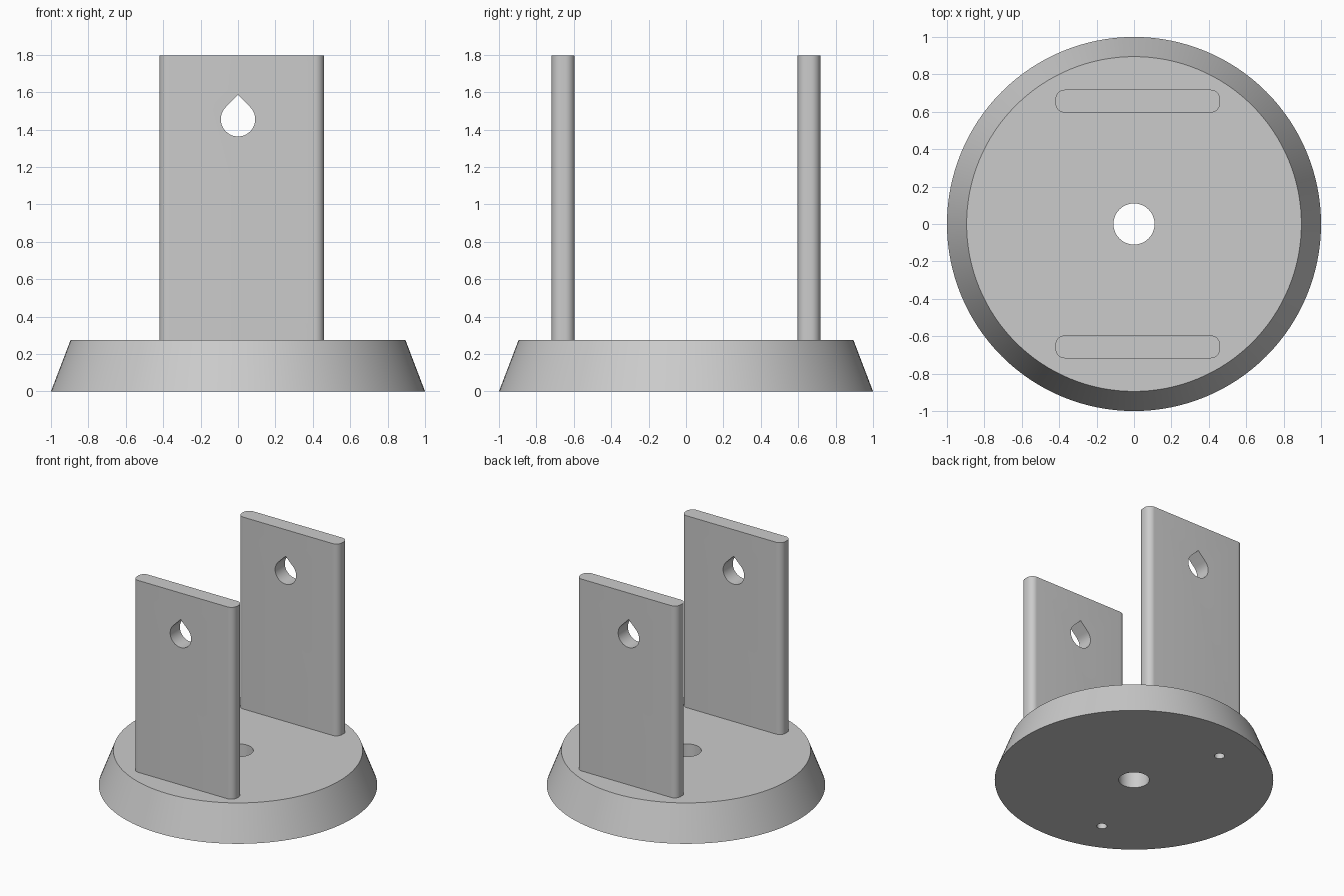
import bpy
import bmesh
from math import sin, cos, pi, radians
from mathutils import Vector

cube = bpy.data.objects.get("Cube")
if cube:
    bpy.data.objects.remove(cube)

BASE_H, TOP_Z = 0.275, 1.795
PLATE_Y = 0.657

grey = bpy.data.materials.new("plain grey")
grey.use_nodes = True
grey.diffuse_color = (0.6, 0.6, 0.6, 1)
grey.node_tree.nodes["Principled BSDF"].inputs["Base Color"].default_value = (0.6, 0.6, 0.6, 1)


def arc(cx, cy, r, start, end, steps):
    angles = [radians(start + (end - start) * i / steps) for i in range(steps + 1)]
    return [(cx + r * cos(a), cy + r * sin(a)) for a in angles]


def loft(name, bottom, top):
    """Solid between two matching rings of points."""
    bm = bmesh.new()
    low = [bm.verts.new(p) for p in bottom]
    high = [bm.verts.new(p) for p in top]
    bm.faces.new(low)
    bm.faces.new(high)
    for i in range(len(low)):
        j = (i + 1) % len(low)
        bm.faces.new((low[i], low[j], high[j], high[i]))
    bmesh.ops.recalc_face_normals(bm, faces=bm.faces)
    mesh = bpy.data.meshes.new(name)
    bm.to_mesh(mesh)
    bm.free()
    mesh.materials.append(grey)
    obj = bpy.data.objects.new(name, mesh)
    bpy.context.collection.objects.link(obj)
    return obj


def round_solid(name, x, y, r0, r1, z0, z1, sides):
    rings = [[(px, py, z) for px, py in arc(x, y, r, 0, 360, sides)[:-1]]
             for r, z in ((r0, z0), (r1, z1))]
    return loft(name, *rings)


def activate(obj):
    bpy.ops.object.select_all(action="DESELECT")
    obj.select_set(True)
    bpy.context.view_layer.objects.active = obj


def cut(obj, cutter):
    cutter.hide_render = True
    mod = obj.modifiers.new("cut", "BOOLEAN")
    mod.operation, mod.solver, mod.object = "DIFFERENCE", "EXACT", cutter
    activate(obj)
    bpy.ops.object.modifier_apply(modifier=mod.name)
    bpy.data.objects.remove(cutter)


# Tapered round base with a centre bore and a screw hole under each plate
base = round_solid("base", 0, 0, 1, 0.895, 0, BASE_H, 128)
cut(base, round_solid("bore_cutter", 0, 0, 0.11, 0.11, -0.1, 0.5, 48))
for side in (-1, 1):
    cut(base, round_solid("screw_cutter", -0.25, side * PLATE_Y, 0.037, 0.037, -0.1, 0.22, 24))

# Upright plates: rounded rectangle outline, teardrop hole near the top
X0, X1, HALF, R = -0.42, 0.46, 0.061, 0.05
outline = []
for k, (cx, cy) in enumerate(((X1 - R, HALF - R), (X0 + R, HALF - R),
                              (X0 + R, R - HALF), (X1 - R, R - HALF))):
    outline += arc(cx, cy, R, 90 * k, 90 * k + 90, 10)
teardrop = arc(0, 1.455, 0.092, 135, 405, 36) + [(0, 1.455 + 0.092 * 2 ** 0.5)]

plates = []
for name, y in (("front_plate", -PLATE_Y), ("back_plate", PLATE_Y)):
    plate = loft(name, [(px, py + y, BASE_H - 0.03) for px, py in outline],
                 [(px, py + y, TOP_Z) for px, py in outline])
    cut(plate, loft("teardrop_cutter", [(px, y - 0.2, pz) for px, pz in teardrop],
                    [(px, y + 0.2, pz) for px, pz in teardrop]))
    plates.append(plate)

for obj in [base] + plates:
    activate(obj)
    bpy.ops.object.shade_smooth_by_angle(angle=radians(30))
